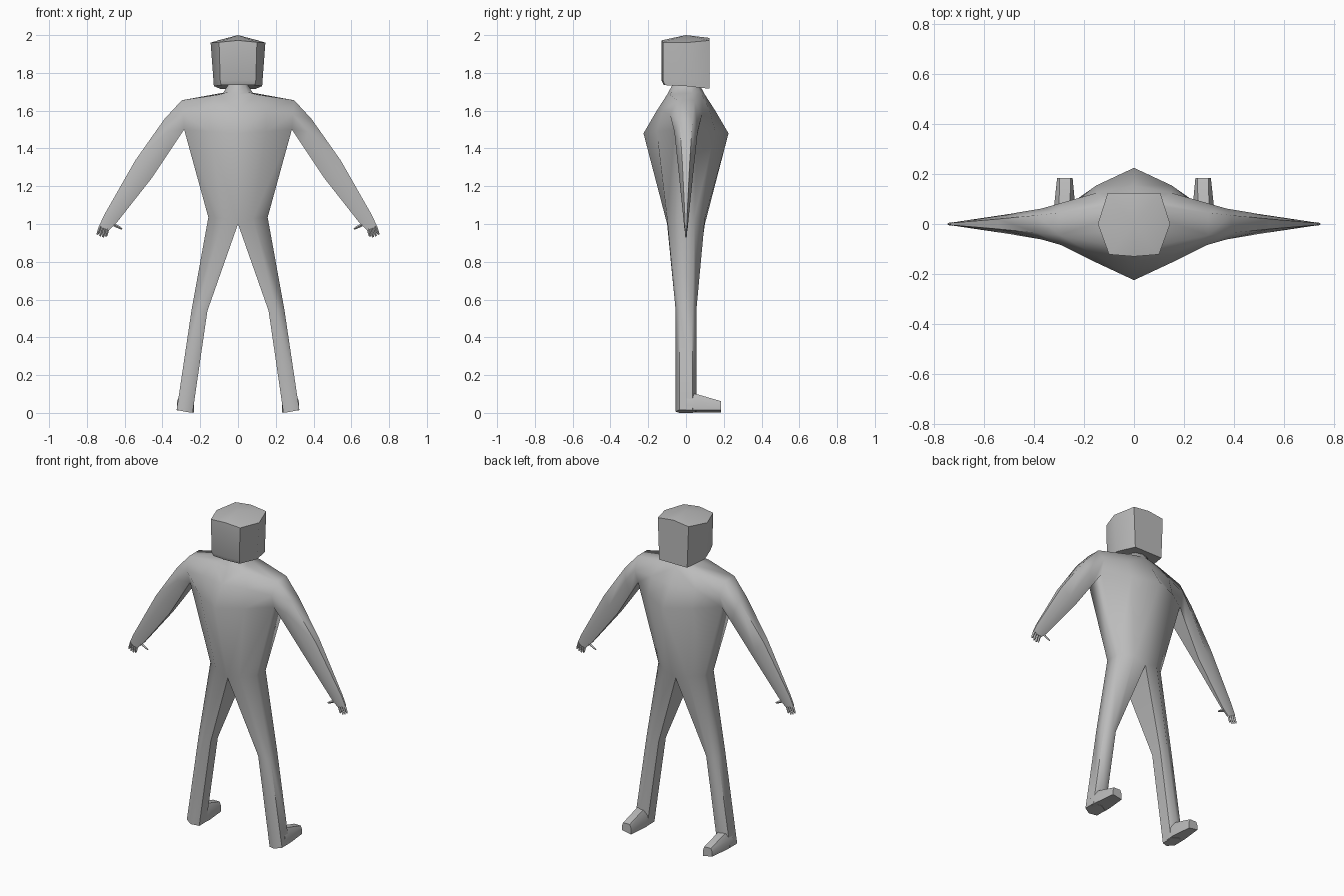
import bpy, bmesh

if "Cube" in bpy.data.objects:
    bpy.data.objects.remove(bpy.data.objects["Cube"])

grey = bpy.data.materials.new("plain grey")
grey.diffuse_color = (0.5, 0.5, 0.5, 1)
grey.use_nodes = True
grey.node_tree.nodes["Principled BSDF"].inputs["Base Color"].default_value = grey.diffuse_color


def loft(bm, rings, closed=True, skip=(), caps=(False, False)):
    """Skin a list of equal-length point rings; skip holds (level, segment)."""
    vs = [[bm.verts.new(p) for p in r] for r in rings]
    n = len(vs[0])
    for i in range(len(vs) - 1):
        for j in range(n if closed else n - 1):
            if (i, j) not in skip:
                k = (j + 1) % n
                bm.faces.new((vs[i][j], vs[i][k], vs[i + 1][k], vs[i + 1][j]))
    for end, use in zip((0, -1), caps):
        if use:
            bm.faces.new(vs[end])


def fan(bm, ring, centre):
    c = bm.verts.new(centre)
    vs = [bm.verts.new(p) for p in ring]
    for a, b in zip(vs, vs[1:]):
        bm.faces.new((a, b, c))


def both(front):
    """Front points followed by their copies at the back."""
    return front + [(x, -y, z) for x, y, z in reversed(front)]


def finish(name, bm, angle):
    """Weld, mirror across x and shade smooth."""
    bmesh.ops.remove_doubles(bm, verts=bm.verts, dist=0.0005)
    bmesh.ops.recalc_face_normals(bm, faces=bm.faces)
    me = bpy.data.meshes.new(name)
    geom = bm.verts[:] + bm.edges[:] + bm.faces[:]
    dup = bmesh.ops.duplicate(bm, geom=geom)["geom"]
    dv = [g for g in dup if isinstance(g, bmesh.types.BMVert)]
    df = [g for g in dup if isinstance(g, bmesh.types.BMFace)]
    for v in dv:
        v.co.x *= -1
    bmesh.ops.reverse_faces(bm, faces=df)
    bmesh.ops.remove_doubles(bm, verts=bm.verts, dist=0.0005)
    bmesh.ops.recalc_face_normals(bm, faces=bm.faces)
    bm.to_mesh(me)
    bm.free()
    me.materials.append(grey)
    ob = bpy.data.objects.new(name, me)
    bpy.context.collection.objects.link(ob)
    bpy.ops.object.select_all(action='DESELECT')
    ob.select_set(True)
    bpy.context.view_layer.objects.active = ob
    bpy.ops.object.shade_smooth_by_angle(angle=angle)


# Torso half: waist, chest, upper chest, shoulder, neck base, neck top
bm = bmesh.new()
waist = both([(0, -.10, 1.0), (.08, -.10, 1.03), (.157, -.045, 1.035)])
armpit = both([(0, -.225, 1.48), (.15, -.155, 1.49), (.285, -.06, 1.5)])
chest = both([(0, -.155, 1.6), (.15, -.125, 1.6), (.29, -.085, 1.58)])
shoulder = both([(0, -.10, 1.685), (.10, -.085, 1.685), (.298, -.045, 1.655)])
neck_base = both([(0, -.092, 1.70), (.05, -.075, 1.70), (.08, -.03, 1.692)])
neck_top = both([(0, -.07, 1.74), (.035, -.06, 1.74), (.05, -.025, 1.74)])
loft(bm, [waist, armpit, chest, shoulder, neck_base, neck_top], closed=False,
     skip=((1, 2), (2, 2)))

# Arm: shoulder socket, upper arm, elbow, wrist, palm
loft(bm, [
    both([(.285, -.06, 1.5), (.29, -.085, 1.58), (.298, -.045, 1.655)]),
    both([(.345, -.045, 1.41), (.37, -.062, 1.49), (.39, -.035, 1.555)]),
    both([(.455, -.02, 1.245), (.50, -.04, 1.285), (.545, -.02, 1.335)]),
    both([(.64, -.006, 1.01), (.675, -.014, 1.03), (.71, -.006, 1.045)]),
    both([(.683, -.005, .968), (.708, -.009, .975), (.735, -.005, .99)]),
], caps=(False, True))

# Leg: hip, knee, ankle, sole
loft(bm, [
    waist,
    both([(.162, -.035, .54), (.20, -.055, .545), (.245, -.035, .55)]),
    both([(.226, -.035, .10), (.268, -.055, .10), (.312, -.035, .10)]),
    both([(.24, -.035, 0), (.283, -.055, .007), (.325, -.035, .016)]),
], caps=(False, True))
finish("body", bm, 1.1)


# Foot pointing back from the ankle
def foot_section(y, x0, x1, top):
    m = (x0 + x1) / 2
    return [(x0, y, 0.003), (x1, y, .014), (x1, y, top * .65),
            (m + .022, y, top), (m - .022, y, top), (x0, y, top * .65)]


bm = bmesh.new()
loft(bm, [foot_section(.0, .238, .322, .10), foot_section(.055, .234, .322, .10),
          foot_section(.185, .246, .308, .062)], caps=(True, True))
finish("feet", bm, .8)

# Fingers and thumb: thin tapered bars
bm = bmesh.new()
digits = [(.690, .975, .699, .933), (.703, .980, .715, .930), (.716, .985, .731, .935),
          (.727, .990, .745, .944), (.672, 1.004, .614, .974)]
for x0, z0, x1, z1 in digits:
    dx, dz = x1 - x0, z1 - z0
    length = (dx * dx + dz * dz) ** .5
    nx, nz = -dz / length, dx / length
    rings = []
    for t, r in ((0, .009), (.75, .007), (1, .004)):
        cx, cz = x0 + dx * t, z0 + dz * t
        rings.append([(cx + nx * r, 0, cz + nz * r), (cx, r * .8, cz),
                      (cx - nx * r, 0, cz - nz * r), (cx, -r * .8, cz)])
    loft(bm, rings, caps=(True, True))
finish("fingers", bm, 1.1)

# Head half: jaw and crown rings with a peaked top
bm = bmesh.new()
jaw = [(0, -.118, 1.735), (.09, -.112, 1.735), (.128, 0, 1.73), (.095, .125, 1.716), (0, .125, 1.716)]
cheek = [(0, -.130, 1.76), (.094, -.122, 1.76), (.130, 0, 1.76), (.097, .125, 1.76), (0, .125, 1.76)]
crown = [(0, -.130, 1.972), (.10, -.122, 1.962), (.145, 0, 1.96), (.105, .125, 1.972), (0, .125, 1.985)]
loft(bm, [jaw, cheek, crown], closed=False)
fan(bm, jaw, (0, 0, 1.738))
fan(bm, crown, (0, 0, 2.0))
finish("head", bm, 1.0)
